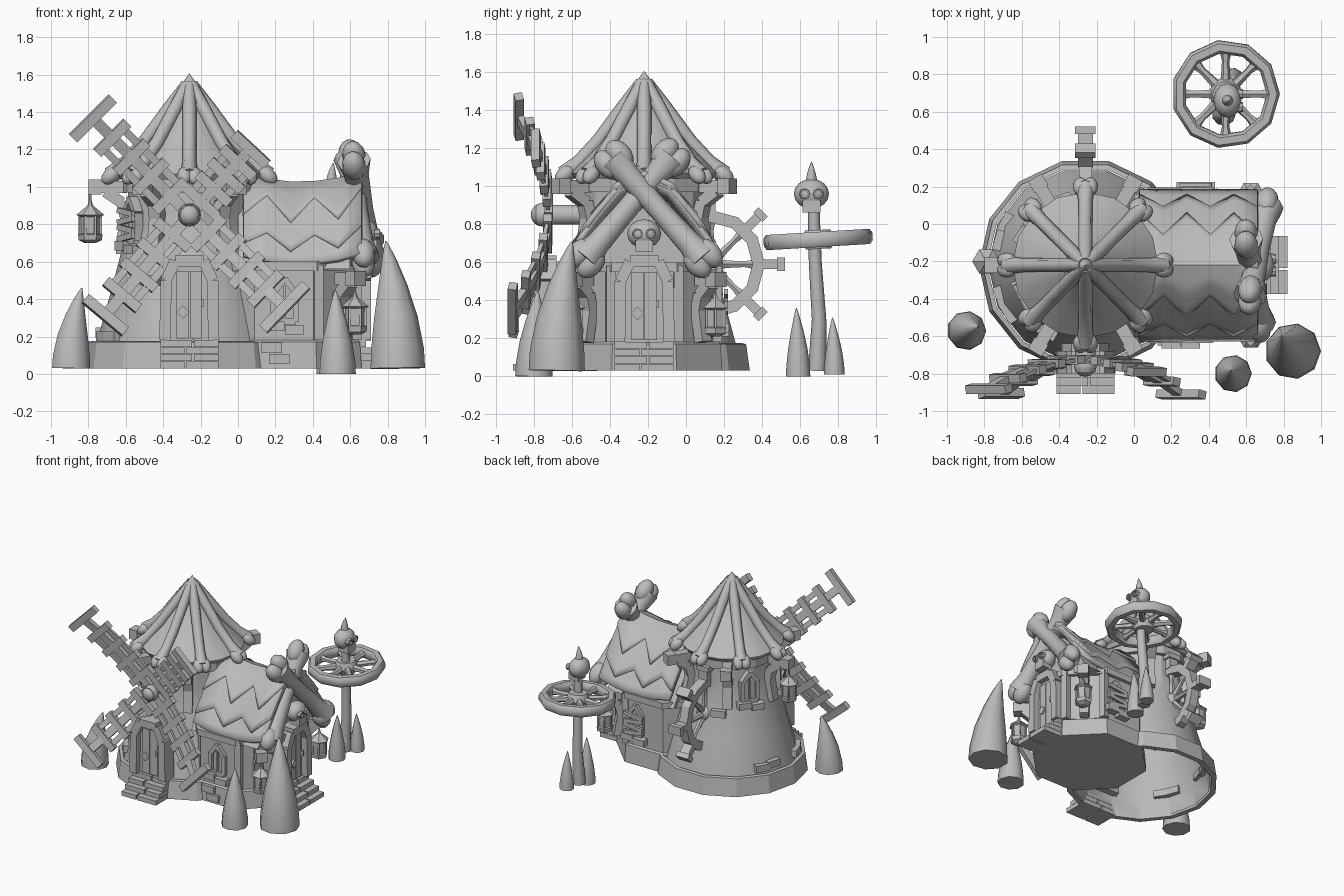
import bpy, bmesh
from math import sin, cos, pi, radians
from mathutils import Vector as V, Matrix as M

if "Cube" in bpy.data.objects:
    bpy.data.objects.remove(bpy.data.objects["Cube"])

GREY = (0.5, 0.5, 0.5, 1)
mat = bpy.data.materials.new("stone grey")
mat.use_nodes = True
mat.diffuse_color = GREY
mat.node_tree.nodes["Principled BSDF"].inputs["Base Color"].default_value = GREY


def finish(name, bm, mtx=None, smooth=None):
    if mtx:
        bm.transform(mtx)
    bmesh.ops.recalc_face_normals(bm, faces=bm.faces)
    me = bpy.data.meshes.new(name)
    bm.to_mesh(me)
    bm.free()
    me.materials.append(mat)
    ob = bpy.data.objects.new(name, me)
    bpy.context.collection.objects.link(ob)
    if smooth:
        bpy.ops.object.select_all(action='DESELECT')
        ob.select_set(True)
        bpy.context.view_layer.objects.active = ob
        bpy.ops.object.shade_smooth_by_angle(angle=radians(smooth))
    return ob


def skin_rings(bm, rings, loop=False):
    n = len(rings[0])
    for a, b in zip(rings, rings[1:] + (rings[:1] if loop else [])):
        for i in range(n):
            bm.faces.new((a[i], a[(i + 1) % n], b[(i + 1) % n], b[i]))


def lathe(name, prof, sides, mtx, loop=False, caps=False, smooth=None, turn=0):
    bm = bmesh.new()
    ang = [turn + 2 * pi * i / sides for i in range(sides)]
    rings = [[bm.verts.new((r * cos(a), r * sin(a), z)) for a in ang] for r, z in prof]
    skin_rings(bm, rings, loop)
    if caps:
        bm.faces.new(rings[0])
        bm.faces.new(rings[-1])
    return finish(name, bm, mtx, smooth)


def tube(name, pts, radii, sides=8, smooth=50):
    pts = [V(p) for p in pts]
    bm, rings = bmesh.new(), []
    old = pts[1] - pts[0]
    q = V((0, 0, 1)).rotation_difference(old)
    for i, p in enumerate(pts):
        d = pts[min(i + 1, len(pts) - 1)] - pts[max(i - 1, 0)]
        q = old.rotation_difference(d) @ q
        old = d
        rings.append([bm.verts.new(p + q @ V((radii[i] * cos(2 * pi * k / sides),
                      radii[i] * sin(2 * pi * k / sides), 0))) for k in range(sides)])
    skin_rings(bm, rings)
    bm.faces.new(rings[0])
    bm.faces.new(rings[-1])
    return finish(name, bm, None, smooth)


def ball(name, loc, r, scale=(1, 1, 1), rot=M()):
    bm = bmesh.new()
    bmesh.ops.create_uvsphere(bm, u_segments=12, v_segments=8, radius=r)
    return finish(name, bm, M.Translation(loc) @ rot @ M.Diagonal((*scale, 1)), 60)


def box(name, size, mtx):
    bm = bmesh.new()
    bmesh.ops.create_cube(bm, size=1)
    return finish(name, bm, mtx @ M.Diagonal((*size, 1)))


def beam(name, a, b, w, d, face):
    """Box from a to b; d is its depth along the face direction."""
    a, b = V(a), V(b)
    z = (b - a).normalized()
    x = V(face).cross(z).normalized()
    m = M((x, z.cross(x), z)).transposed().to_4x4()
    return box(name, (w, d, (b - a).length), M.Translation((a + b) / 2) @ m)


def knuckle(end, d, side, r):
    """Two-lobed bone end, stretched along the bone."""
    rot = V(d).to_track_quat('Z', 'Y').to_matrix().to_4x4()
    for s in (-1, 1):
        ball("bone_knuckle", V(end) + V(side).normalized() * s * r * .55, r, (.85, .85, 1.2), rot)


def spin(loc, deg):
    return M.Translation(loc) @ M.Rotation(radians(deg), 4, 'Z')


# Round tower with its foundation, collar and pointed roof
TC = V((-.26, -.22, 0))
TM = M.Translation(TC)
lathe("foundation", [(.57, .03), (.55, .17), (.525, .175), (.53, .03)], 14, TM, loop=True)
lathe("tower", [(.52, .04), (.495, .17), (.425, .42), (.365, .65), (.325, .85), (.33, 1.06)],
      14, TM, smooth=25)
lathe("tower_collar", [(.31, .97), (.36, .97), (.36, 1.04), (.31, 1.04)], 14, TM, loop=True)
lathe("tower_roof", [(.005, 1.58), (.1, 1.41), (.23, 1.23), (.39, 1.07), (.37, 1.04), (.02, 1.08)],
      16, TM, smooth=40)
lathe("roof_tip", [(.002, 1.605), (.055, 1.53), (.1, 1.45), (.05, 1.4)], 12, TM, smooth=50)
for k in range(8):
    R = spin(TC, 45 * k)
    path = [R @ V((r, 0, z)) for r, z in ((.015, 1.55), (.11, 1.415), (.24, 1.24), (.34, 1.13), (.42, 1.06))]
    tube("roof_bone", path, [.03, .038, .037, .038, .05])
    knuckle(path[-1], path[-1] - path[-2], R.to_3x3() @ V((0, 1, 0)), .048)


def lantern(loc):
    lathe("lantern", [(.005, .235), (.015, .2), (.075, .15), (.055, .14), (.05, .05),
          (.066, .045), (.062, .015), (.03, 0)], 6, M.Translation(loc), caps=True)
    for k in range(6):
        p = V(loc) + V((.055 * cos(k * pi / 3), .055 * sin(k * pi / 3), .04))
        beam("lantern_bar", p, p + V((0, 0, .11)), .012, .012, (1, .1, 0))


def bracket(R, r, z0, z1, out):
    """Curved post that swings out under a short overhanging arm."""
    h = z1 - z0
    path = [(r + .03, z0), (r, z0 + h * .5), (r + .02, z0 + h * .75), (r + out * .6, z1 - .03)]
    pts = [R @ V((x, 0, z)) for x, z in path]
    side, out_dir = R.to_3x3() @ V((0, 1, 0)), R.to_3x3() @ V((1, 0, 0))
    for a, b in zip(pts, pts[1:]):
        beam("bracket", a, b + (b - a) * .08, .06, .07, side)
    tip = R @ V((r + out, 0, z1))
    beam("bracket_arm", tip - out_dir * out, tip, .065, .07, side)
    beam("bracket_end", tip - out_dir * .04, tip + out_dir * .03, .08, .085, side)


for deg in (60, 120, 180, 240, 300):
    bracket(spin(TC, deg), .34, .66, 1.0, .17)
lantern((-.79, -.2, .7))
tube("lantern_hook", [(-.79, -.2, .9), (-.79, -.2, 1)], [.008] * 2, 6)


def frame(name, R, pts, w, d, fill):
    """Block surround through (across, up) points, with a panel behind it."""
    P = [R @ V((0, a, z)) for a, z in pts]
    out = R.to_3x3() @ V((1, 0, 0))
    for a, b in zip(P, P[1:]):
        beam(name + "_block", a, b, w, d, out)
    bm = bmesh.new()
    f = bm.faces.new([bm.verts.new((-.1, a, z)) for a, z in pts])
    g = bmesh.ops.extrude_face_region(bm, geom=[f])
    bmesh.ops.translate(bm, vec=(.1 + fill, 0, 0), verts=[v for v in g["geom"] if isinstance(v, bmesh.types.BMVert)])
    finish(name + "_panel", bm, R)


DOOR = [(-.13, 0), (-.125, .32), (-.075, .425), (.075, .425), (.125, .32), (.13, 0)]
WIN = [(-.06, 0), (-.06, .15), (0, .23), (.06, .15), (.06, 0), (-.06, 0)]


def doorway(R):
    frame("door", R, DOOR, .06, .12, .01)
    for a in (-.035, .035):
        box("door_plank", (.02, .065, .36), R @ M.Translation((.015, a, .19)))
    box("door_diamond", (.03, .05, .05), R @ M.Translation((.025, -.035, .15)) @ M.Rotation(pi / 4, 4, 'X'))
    box("door_knob", (.05, .015, .04), R @ M.Translation((.02, .07, .2)))
    # Stair of split stone treads
    for i in range(4):
        run = .2 - .045 * i
        for s in (-1, 1):
            w = .15 + .02 * s * (-1) ** i
            box("stair", (run, w, .036), R @ M.Translation((run / 2 - .03, s * .155 - s * w / 2, -.132 + .038 * i)))


def window(R, boards=False):
    frame("window", R, WIN, .03, .05, .0)
    for s in (-1, 1):
        box("sill", (.07, .1, .05), R @ M.Translation((.02, s * .052, -.035 - .01 * s)))
    if boards:
        for i in range(4):
            box("window_board", (.02, .17, .03), R @ M.Translation((.04, 0, .02 + .045 * i))
                @ M.Rotation(.12 * (-1) ** i, 4, 'X'))
    else:
        box("window_bar", (.02, .012, .2), R @ M.Translation((.01, 0, .1)))


doorway(spin(TC + V((0, -.52, .18)), -90))
for deg, boards in ((147, False), (208, True)):
    window(spin(TC, deg) @ M.Translation((.345, 0, .71)), boards)

# Loose bricks on the tower wall
for deg, r, z in ((200, .48, .2), (212, .48, .2), (152, .48, .21), (164, .475, .22),
                  (345, .49, .17), (110, .37, .62), (240, .41, .5)):
    box("brick", (.06, .11, .055), spin(TC, deg) @ M.Translation((r, 0, z)))
for x, z in ((.18, .14), (.22, .08)):
    box("corner_brick", (.11, .1, .055), M.Translation((x, -.6, z)))

# Windmill: axle, hub and four bent lattice sails
HUB = V((-.26, -.74, .85))
tube("axle", [HUB + V((0, .2, 0)), HUB + V((0, -.05, 0))], [.055, .055], 10)
ball("hub", HUB + V((0, -.015, 0)), .062)
for deg, size, bend, tip in ((135, .73, .3, .15), (47, .48, .3, .12), (-44, .71, .38, .165), (230, .7, .38, .14)):
    t = radians(deg)
    u, v = V((cos(t), 0, sin(t))), V((-sin(t), 0, cos(t)))

    def at(r, s):
        return HUB + u * r + v * s + V((0, .02 - bend * r * r, 0))

    cuts = [size * k / 5 for k in range(6)]
    for a, b in zip(cuts, cuts[1:]):
        beam("sail_spar", at(a, 0), at(b, 0), .06, .035, at(a, 0) - HUB + V((0, 1, 0)))
    for a, b in zip(cuts[1:4], cuts[2:5]):
        for s in (-.075, .075):
            beam("sail_rail", at(a, s), at(b, s), .04, .02, (0, 1, 0))
    for k, r in enumerate(cuts[1:]):
        half = tip if k == 4 else .115
        beam("sail_slat", at(r, -half), at(r, half), .055, .045, (0, 1, u.z * .6 * r))


def wheel(name, mtx, prof, sides=10, spoke=.022, count=8, smooth=None):
    """Rim from a closed profile, with flared spokes reaching its inner edge."""
    lathe(name, prof, sides, mtx, loop=True, smooth=smooth)
    inner = min(r for r, _ in prof)
    for k in range(count):
        d = V((cos(2 * pi * k / count), sin(2 * pi * k / count), 0))
        tube(name + "_spoke", [mtx @ (d * r) for r in (.03, .1, inner * .8, inner + .01)],
             [spoke * 1.3, spoke, spoke * .8, spoke * 1.3], 6)


# Paddle wheel on the back of the tower
PW = M.Translation((-.26, .13, .59)) @ M.Rotation(pi / 2, 4, 'Y')
wheel("paddle_wheel", PW, [(.22, -.035), (.285, -.035), (.285, .035), (.22, .035)], 12)
ball("paddle_hub", (-.26, .13, .59), .06)
for k in range(8):
    R = PW @ M.Rotation(k * pi / 4, 4, 'Z')
    box("paddle", (.1, .05, .08), R @ M.Translation((.32, 0, 0)))
    box("paddle_tip", (.04, .07, .11), R @ M.Translation((.37, 0, 0)))

# Eight-sided house
HC = V((.25, -.22, 0))
lathe("house_wall", [(.445, .03), (.435, .17), (.42, .18), (.42, .6)], 8, M.Translation(HC), caps=True, turn=pi / 8)
lathe("house_trim", [(.4, .55), (.45, .55), (.45, .6), (.4, .6)], 8, M.Translation(HC), loop=True, turn=pi / 8)
for deg in (-45, 45):
    bracket(spin(HC, deg), .41, .18, .51, .13)
    lantern(HC + V((.375, .375 if deg > 0 else -.375, .21)))
    for off in (-20, 20):
        p = spin(HC, deg + off) @ V((.42, 0, .18))
        beam("corner_post", p, p + V((0, 0, .4)), .05, .05, (1, .2, 0))
doorway(spin(HC + V((.4, 0, .18)), 0))
window(spin((.25, -.61, .28), -90))
window(spin((.33, .17, .28), 90), True)

# House roof: gable body and three overlapping zigzag layers
PROF = [(0, 1.0), (.14, .94), (.25, .81), (.34, .69), (.41, .59)]


def roof_point(t, grow):
    s = min(abs(t), .999) * (len(PROF) - 1)
    i = int(s)
    y, z = V(PROF[i]).lerp(V(PROF[i + 1]), s - i)
    return (1 if t >= 0 else -1) * y * (1 + grow * 2), z + grow


bm = bmesh.new()
g = bmesh.ops.extrude_face_region(bm, geom=[bm.faces.new(
    [bm.verts.new((.0, -.22 + s * y * .93, z - .03)) for s, p in ((1, PROF), (-1, PROF[:0:-1])) for y, z in p])])
bmesh.ops.translate(bm, vec=(.6, 0, 0), verts=[e for e in g["geom"] if isinstance(e, bmesh.types.BMVert)])
finish("gable", bm)
for name, reach, zig, grow in (("eave_layer", .99, 0, 0), ("middle_layer", .76, .1, .014), ("ridge_layer", .42, .13, .028)):
    bm, rows = bmesh.new(), []
    for k in range(6):
        x = .03 + .126 * k
        T = reach + zig * (-1) ** k
        row = []
        for j in range(-8, 9):
            y, z = roof_point(T * j / 8, grow)
            row.append(bm.verts.new((x, -.22 + y, z + .5 * (x - .33) ** 2)))
        rows.append(row)
    for a, b in zip(rows, rows[1:]):
        for j in range(16):
            bm.faces.new((a[j], a[j + 1], b[j + 1], b[j]))
    mod = finish(name, bm, None, 30).modifiers.new("thickness", 'SOLIDIFY')
    mod.thickness = .03

# Crossed bones and skull on the gable
for low, high in (((.71, .09, .62), (.62, -.38, 1.14)), ((.67, -.53, .62), (.6, -.08, 1.15))):
    low, high = V(low), V(high)
    d = high - low
    tube("gable_bone", [low.lerp(high, t) for t in (0, .15, .5, .85, 1)], [.09, .066, .058, .066, .09], 10)
    for end in (low, high):
        knuckle(end, d, d.cross(V((1, 0, 0))), .074)


def skull(loc, s):
    loc = V(loc)
    ball("skull", loc, s, (.85, 1.05, .9))
    box("skull_jaw", (s, s * 1.1, s * .7), M.Translation(loc + V((s * .25, 0, -s * .75))))
    for k in (-1, 1):
        R = M.Translation(loc + V((s * .76, k * s * .4, 0))) @ M.Rotation(pi / 2, 4, 'Y')
        lathe("eye_rim", [(s * .2, -.02), (s * .34, -.02), (s * .3, .015), (s * .2, .015)], 8, R, loop=True)


skull((.68, -.22, .75), .085)

# Wheel on a leaning post, crowned by a skull and thorn
tube("post", [(.48, .69, .03), (.49, .7, .3), (.5, .68, .6), (.5, .67, .95)], [.048, .038, .034, .03])
PM = M.Translation((.49, .695, .72)) @ M.Rotation(.06, 4, 'X')
wheel("post_wheel", PM, [(.22, -.02), (.235, -.04), (.275, -.04), (.29, -.02),
                         (.29, .02), (.275, .04), (.235, .04), (.22, .02)], 11, .025, smooth=50)
lathe("post_wheel_hub", [(.07, -.05), (.09, 0), (.07, .05)], 10, PM, caps=True, smooth=40)
skull((.5, .66, .96), .088)


# Curved thorns standing round the yard
def thorn(x, y, z, r, h, dx, dy):
    steps = ((0, 1), (.15, .97), (.4, .8), (.65, .53), (.85, .27), (.96, .1), (1, .02))
    tube("thorn", [(x + dx * t * t, y + dy * t * t, z + h * t) for t, _ in steps], [r * k for _, k in steps], 9)


thorn(.5, .66, 1.02, .03, .11, .01, 0)
thorn(-.895, -.57, .03, .105, .43, .06, .02)
thorn(.53, -.8, 0, .1, .45, -.01, .02)
thorn(.85, -.68, .03, .15, .68, -.06, .08)
thorn(.48, .59, .0, .065, .36, .01, -.01)
thorn(.53, .78, .01, .055, .3, 0, -.01)
